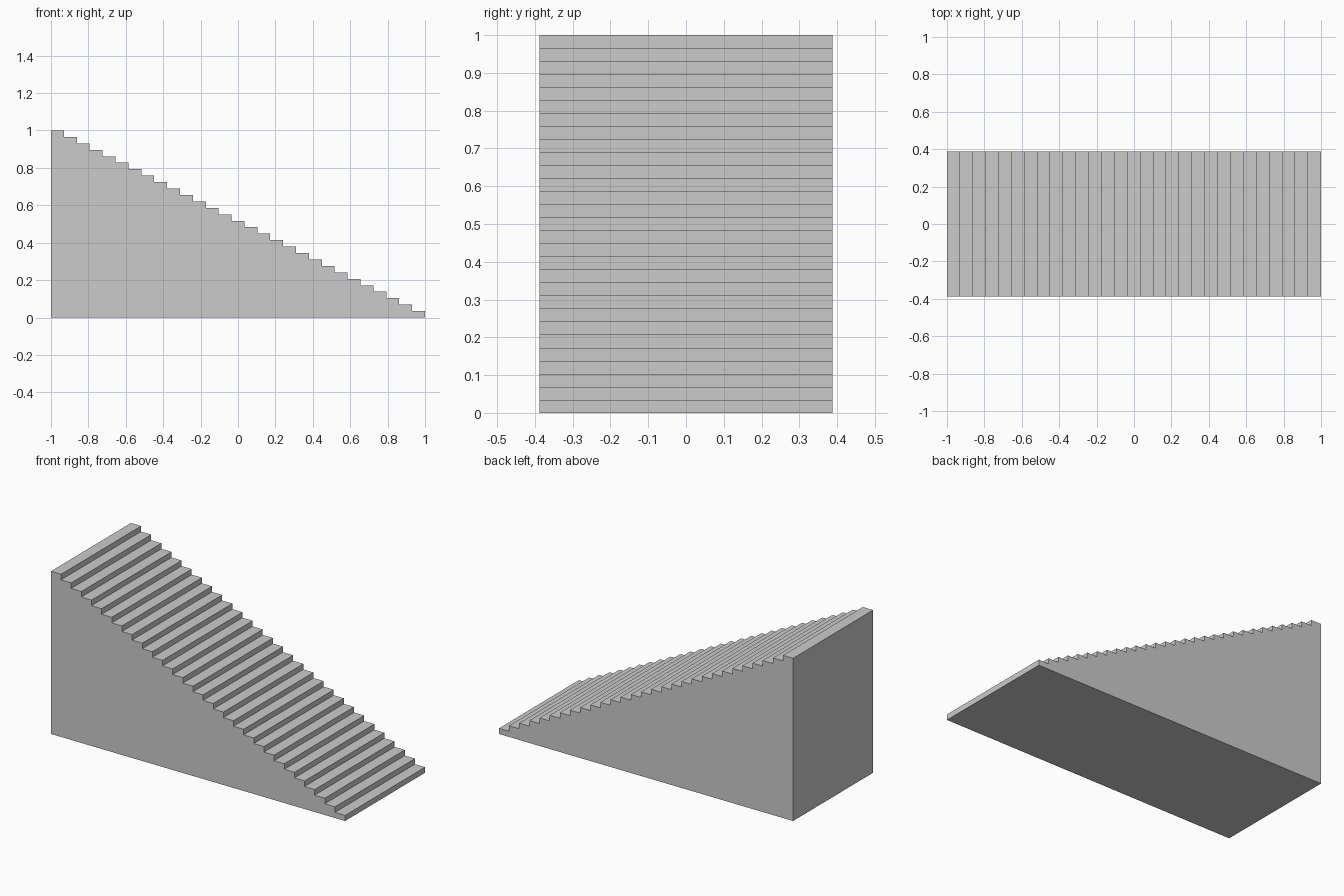
import bpy
import bmesh

if "Cube" in bpy.data.objects:
    bpy.data.objects.remove(bpy.data.objects["Cube"])

STEPS = 29
LENGTH, HEIGHT, WIDTH = 2.0, 1.0, 0.776
tread, riser = LENGTH / STEPS, HEIGHT / STEPS

# Stepped side profile, descending from left to right
profile = [(-LENGTH / 2, 0.0)]
for i in range(STEPS):
    z = HEIGHT - i * riser
    profile.append((-LENGTH / 2 + i * tread, z))
    profile.append((-LENGTH / 2 + (i + 1) * tread, z))
profile.append((LENGTH / 2, 0.0))

# Solid staircase: extrude the profile across its width
bm = bmesh.new()
side = bm.faces.new([bm.verts.new((x, -WIDTH / 2, z)) for x, z in profile])
ext = bmesh.ops.extrude_face_region(bm, geom=[side], use_keep_orig=True)
moved = [e for e in ext["geom"] if isinstance(e, bmesh.types.BMVert)]
bmesh.ops.translate(bm, verts=moved, vec=(0, WIDTH, 0))
bmesh.ops.recalc_face_normals(bm, faces=bm.faces)

mesh = bpy.data.meshes.new("staircase")
bm.to_mesh(mesh)
bm.free()
staircase = bpy.data.objects.new("staircase", mesh)
bpy.context.collection.objects.link(staircase)
